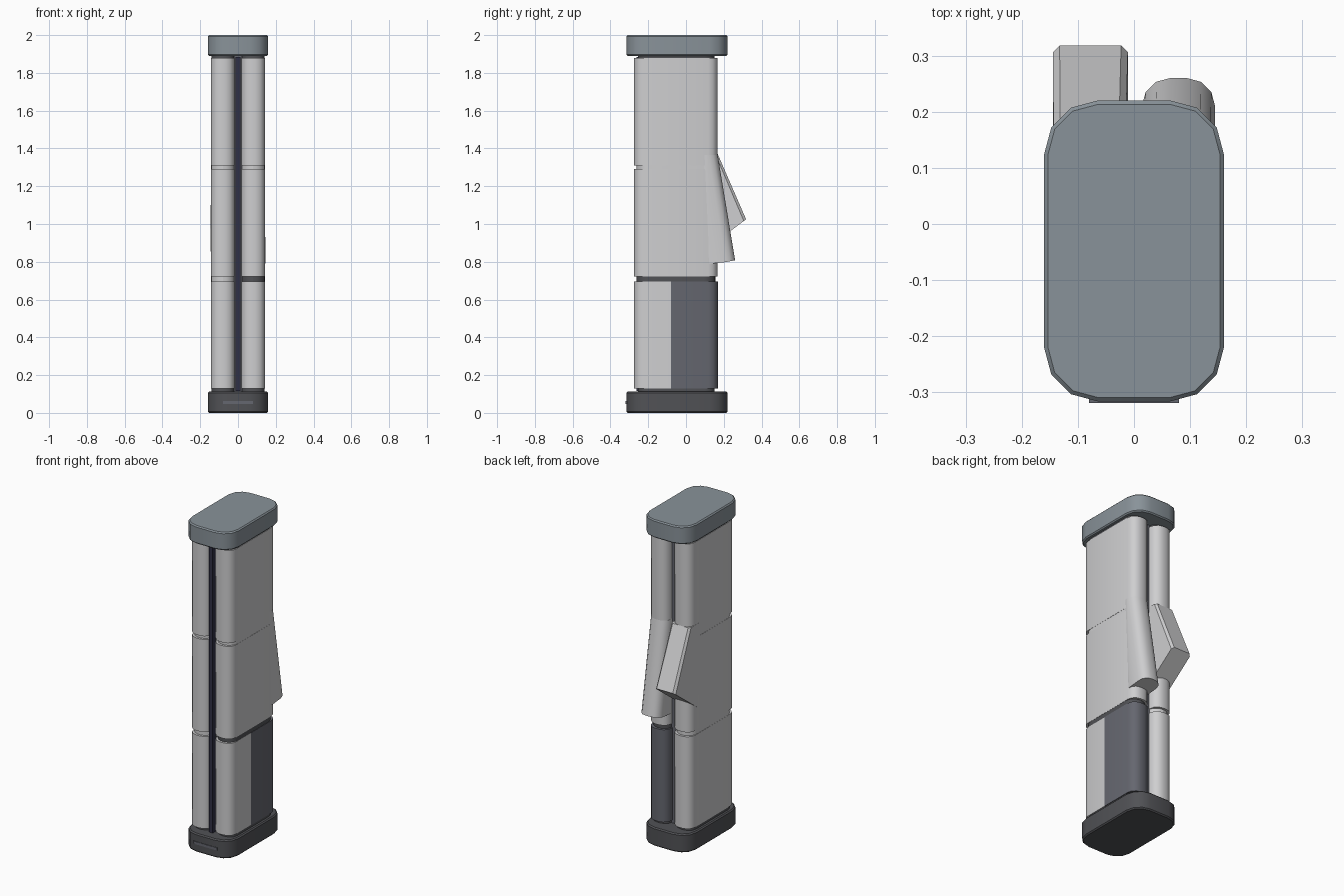
import bpy, bmesh, math

if "Cube" in bpy.data.objects:
    bpy.data.objects.remove(bpy.data.objects["Cube"])


def material(name, rgb):
    m = bpy.data.materials.new(name)
    m.diffuse_color = (*rgb, 1)
    m.use_nodes = True
    m.node_tree.nodes["Principled BSDF"].inputs["Base Color"].default_value = m.diffuse_color
    return m


LIGHT = material("light_grey", (0.62, 0.62, 0.63))
CAP = material("blue_grey", (0.25, 0.29, 0.32))
DARK = material("charcoal", (0.082, 0.084, 0.092))
PANEL = material("slate_grey", (0.13, 0.135, 0.16))
NAVY = material("dark_navy", (0.03, 0.03, 0.06))


def profile(x0, x1, y0, y1, r, n=3):
    """Rounded rectangle, counter-clockwise; r = 0 gives a plain one."""
    if r == 0:
        return [(x1, y1), (x0, y1), (x0, y0), (x1, y0)]
    pts = []
    for q, (cx, cy) in enumerate([(x1 - r, y1 - r), (x0 + r, y1 - r),
                                  (x0 + r, y0 + r), (x1 - r, y0 + r)]):
        for i in range(n + 1):
            a = math.pi / 2 * (q + i / n)
            pts.append((cx + r * math.cos(a), cy + r * math.sin(a)))
    return pts


def loft(name, rings, mat):
    """Skin a stack of matching rings (bottom to top) and close both ends."""
    bm = bmesh.new()
    vs = [[bm.verts.new(p) for p in ring] for ring in rings]
    n = len(vs[0])
    for a, b in zip(vs, vs[1:]):
        for i in range(n):
            j = (i + 1) % n
            bm.faces.new((a[i], a[j], b[j], b[i]))
    bm.faces.new(vs[0][::-1])
    bm.faces.new(vs[-1])
    bmesh.ops.recalc_face_normals(bm, faces=bm.faces)
    me = bpy.data.meshes.new(name)
    bm.to_mesh(me)
    bm.free()
    me.materials.append(mat)
    ob = bpy.data.objects.new(name, me)
    bpy.context.collection.objects.link(ob)
    bpy.ops.object.select_all(action='DESELECT')
    ob.select_set(True)
    bpy.context.view_layer.objects.active = ob
    bpy.ops.object.shade_smooth_by_angle(angle=math.radians(32))
    return ob


def prism(name, pts, z0, z1, mat):
    return loft(name, [[(x, y, z) for x, y in pts] for z in (z0, z1)], mat)


# End caps with a small chamfer on both rims
def cap(name, z0, z1, mat):
    c = 0.007
    rings = []
    for z, d in ((z0, c), (z0 + c, 0), (z1 - c, 0), (z1, c)):
        pts = profile(-0.16 + d, 0.16 - d, -0.316 + d, 0.22 - d, 0.095 - d)
        rings.append([(x, y, z) for x, y in pts])
    loft(name, rings, mat)


cap("bottom_cap", 0, 0.113, DARK)
cap("top_cap", 1.89, 2.0, CAP)
prism("cap_plate", profile(-0.08, 0.08, -0.319, -0.312, 0), 0.048, 0.064, PANEL)

# Two columns of stacked segments around rounder cores
for side, sx in (("left", -1), ("right", 1)):
    x0, x1 = sorted((sx * 0.017, sx * 0.143))
    body = profile(x0, x1, -0.275, 0.168, 0.05)
    for i, (z0, z1) in enumerate(((0.13, 0.695), (0.722, 1.29), (1.31, 1.878))):
        prism(f"{side}_segment_{i + 1}", body, z0, z1, LIGHT)
    core = profile(x0 + 0.001, x1 - 0.001, -0.262, 0.155, 0.062, 6)
    prism(f"{side}_lower_core", core, 0.14, 0.75, DARK if sx > 0 else LIGHT)
    prism(f"{side}_upper_core", core, 0.76, 1.86, LIGHT)
    neck = profile(x0 + 0.003, x1 - 0.003, -0.255, 0.15, 0.05)
    prism(f"{side}_bottom_neck", neck, 0.10, 0.14, DARK)
    prism(f"{side}_top_neck", neck, 1.86, 1.90, DARK)

# Dark shell over the rear of the lower right segment
prism("right_dark_shell", [(x, max(y, -0.08)) for x, y in
      profile(0.016, 0.1442, -0.13, 0.169, 0.05)], 0.129, 0.696, PANEL)

# Divider and front strip between the columns
prism("divider", profile(-0.02, 0.02, -0.235, 0.11, 0), 0.11, 1.89, PANEL)
prism("front_strip", profile(-0.012, 0.012, -0.262, -0.23, 0), 0.115, 1.885, NAVY)

# Right flare: the column's rear bends outwards
low = [(x, y, 0.79 + 0.2 * max(0, y - 0.17)) for x, y in
       profile(0.014, 0.1445, 0.08, 0.26, 0.05)]
high = [(x, y, 1.365) for x, y in profile(0.016, 0.1435, 0.05, 0.168, 0.05)]
loft("right_flare", [low, high], LIGHT)

# Left flap: short square spout sticking out further
low = [(x, y, 1.025 + 0.75 * (y - 0.318)) for x, y in
       profile(-0.1445, -0.011, 0.08, 0.318, 0.012, 1)]
high = [(x, y, 1.37) for x, y in profile(-0.1435, -0.015, 0.05, 0.168, 0.012, 1)]
loft("left_flap", [low, high], LIGHT)
